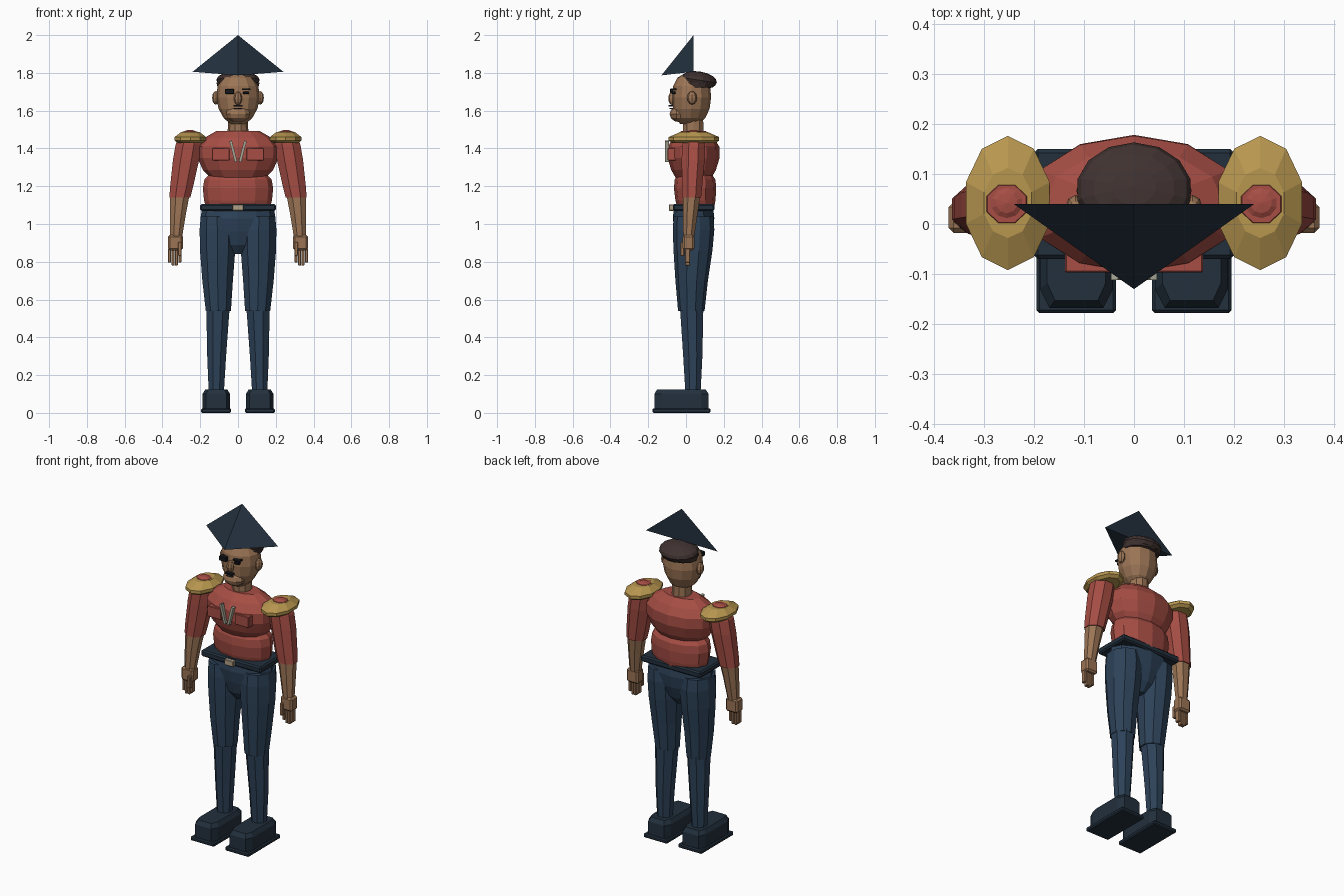
import bpy, bmesh, math
from mathutils import Matrix, Vector


def material(name, rgb):
    m = bpy.data.materials.new(name)
    m.diffuse_color = (*rgb, 1)
    return m


RED = material("red cloth", (0.38, 0.075, 0.058))
BLUE = material("blue trousers", (0.026, 0.054, 0.098))
NAVY = material("dark navy", (0.016, 0.029, 0.046))
SKIN = material("skin", (0.33, 0.178, 0.092))
GOLD = material("gold", (0.48, 0.31, 0.08))
HAIR = material("dark brown hair", (0.05, 0.032, 0.03))
BLACK = material("black", (0.008, 0.009, 0.012))
BEIGE = material("beige metal", (0.45, 0.36, 0.25))
GREY = material("pale grey", (0.40, 0.40, 0.31))


def finish(name, bm, mat):
    bmesh.ops.recalc_face_normals(bm, faces=bm.faces)
    me = bpy.data.meshes.new(name)
    bm.to_mesh(me)
    bm.free()
    me.materials.append(mat)
    ob = bpy.data.objects.new(name, me)
    bpy.context.collection.objects.link(ob)
    return ob


def loft(name, rings, mat, n=8, phase=0.0, power=1.0):
    """Closed skin through rings given as (cx, cy, z, rx, ry)."""
    bm = bmesh.new()
    loops = []
    for cx, cy, z, rx, ry in rings:
        loop = []
        for i in range(n):
            a = 2 * math.pi * i / n + phase
            c, s = math.cos(a), math.sin(a)
            c = math.copysign(abs(c) ** power, c)
            s = math.copysign(abs(s) ** power, s)
            loop.append(bm.verts.new((cx + rx * c, cy + ry * s, z)))
        loops.append(loop)
    for a, b in zip(loops, loops[1:]):
        for i in range(n):
            j = (i + 1) % n
            bm.faces.new((a[i], a[j], b[j], b[i]))
    bm.faces.new(loops[0])
    bm.faces.new(loops[-1])
    return finish(name, bm, mat)


def box(name, lo, hi, mat, bevel=0.0, turn=0.0):
    """Box between two corners, turned about y."""
    bm = bmesh.new()
    lo, hi = Vector(lo), Vector(hi)
    size = hi - lo
    bmesh.ops.create_cube(bm, size=1)
    bmesh.ops.scale(bm, vec=size, verts=bm.verts)
    if bevel:
        bmesh.ops.bevel(bm, geom=bm.edges[:], offset=bevel, segments=1, affect='EDGES')
    bm.transform(Matrix.Translation((lo + hi) / 2) @ Matrix.Rotation(turn, 4, 'Y'))
    return finish(name, bm, mat)


def ball(name, c, r, mat, u=10, v=7, tilt=0.0):
    """Low-poly ellipsoid tilted about x."""
    bm = bmesh.new()
    bmesh.ops.create_uvsphere(bm, u_segments=u, v_segments=v, radius=1)
    bm.transform(Matrix.Translation(c) @ Matrix.Rotation(tilt, 4, 'X') @ Matrix.Diagonal((*r, 1)))
    return finish(name, bm, mat)


def sided_box(name, s, x0, x1, y0, y1, z0, z1, mat, bevel=0.0):
    a, b = sorted((s * x0, s * x1))
    return box(name, (a, y0, z0), (b, y1, z1), mat, bevel)


# Folded paper-like hat: apex and brim corners
bm = bmesh.new()
p = [bm.verts.new(c) for c in ((0, 0.04, 2.0), (-0.24, 0.04, 1.806),
                               (0.24, 0.04, 1.806), (0, -0.13, 1.787))]
for f in ((0, 1, 3), (0, 3, 2), (0, 2, 1), (1, 2, 3)):
    bm.faces.new([p[i] for i in f])
finish("hat", bm, NAVY)

# Head, face and hair
loft("head", [(0, 0.02, 1.53, 0.04, 0.05), (0, 0.022, 1.56, 0.075, 0.08),
              (0, 0.028, 1.61, 0.103, 0.097), (0, 0.03, 1.67, 0.115, 0.103),
              (0, 0.03, 1.73, 0.108, 0.098), (0, 0.03, 1.775, 0.08, 0.075),
              (0, 0.03, 1.798, 0.035, 0.035)], SKIN, 12)
ball("jaw", (0, -0.035, 1.582), (0.068, 0.052, 0.043), SKIN, 10, 6)
ball("nose", (0, -0.072, 1.665), (0.022, 0.022, 0.036), SKIN, 8, 6)
ball("hair", (0, 0.068, 1.762), (0.116, 0.096, 0.046), HAIR, 14, 8, -0.15)
loft("hair_band", [(0, 0.062, 1.722, 0.108, 0.082), (0, 0.066, 1.75, 0.115, 0.094)], HAIR, 14)
box("moustache", (-0.024, -0.092, 1.622), (0.024, -0.07, 1.631), BLACK)
box("mouth", (-0.02, -0.088, 1.608), (0.02, -0.07, 1.613), HAIR)
box("eye_patch", (-0.068, -0.086, 1.688), (-0.02, -0.05, 1.716), BLACK, 0.003)
box("eye", (0.027, -0.078, 1.688), (0.058, -0.055, 1.701), BLACK, 0.002)
box("eyebrow", (0.022, -0.082, 1.709), (0.066, -0.05, 1.717), BLACK)
for s in (-1, 1):
    ball("ear", (s * 0.117, 0.032, 1.668), (0.02, 0.026, 0.036), SKIN, 8, 6)
loft("neck", [(0, 0.04, 1.46, 0.056, 0.058), (0, 0.038, 1.56, 0.052, 0.055)], SKIN, 10)

# Jacket: broad chest over a rounder belly
loft("chest", [(0, 0.04, 1.245, 0.145, 0.095), (0, 0.04, 1.285, 0.185, 0.118),
               (0, 0.04, 1.35, 0.215, 0.138), (0, 0.04, 1.41, 0.217, 0.136),
               (0, 0.04, 1.455, 0.18, 0.108), (0, 0.04, 1.492, 0.115, 0.065)],
     RED, 12)
loft("belly", [(0, 0.052, 1.085, 0.168, 0.097), (0, 0.05, 1.125, 0.18, 0.106),
               (0, 0.048, 1.19, 0.186, 0.112), (0, 0.048, 1.235, 0.178, 0.108),
               (0, 0.045, 1.265, 0.15, 0.09)], RED, 12)
for s in (-1, 1):
    sided_box("chest_pocket", s, 0.045, 0.138, -0.097, -0.05, 1.337, 1.402, RED, 0.003)
    cx = s * 0.025
    box("lapel_strip", (cx - 0.007, -0.112, 1.328), (cx + 0.007, -0.09, 1.442), GREY, 0, s * 0.25)

# Belt and buckle
box("belt", (-0.2, -0.07, 1.068), (0.2, 0.15, 1.106), NAVY, 0.008)
box("buckle", (-0.03, -0.09, 1.07), (0.03, -0.066, 1.104), BEIGE, 0.003)

# Pelvis
loft("pelvis", [(0, 0.035, 0.84, 0.035, 0.04), (0, 0.037, 0.89, 0.085, 0.08),
                (0, 0.04, 0.96, 0.165, 0.1), (0, 0.04, 1.03, 0.198, 0.11),
                (0, 0.04, 1.075, 0.192, 0.105)], BLUE, 12)

for s in (-1, 1):
    # Legs
    loft("thigh", [(s * 0.104, 0.028, 0.54, 0.07, 0.07), (s * 0.108, 0.03, 0.7, 0.085, 0.086),
                   (s * 0.108, 0.037, 0.86, 0.098, 0.103), (s * 0.109, 0.04, 0.97, 0.099, 0.11),
                   (s * 0.112, 0.04, 1.04, 0.09, 0.105)], BLUE, 10, 0.314)
    loft("shin", [(s * 0.115, 0.037, 0.1, 0.043, 0.043), (s * 0.113, 0.036, 0.3, 0.054, 0.055),
                  (s * 0.106, 0.03, 0.56, 0.067, 0.067)], BLUE, 8, math.pi / 8)
    # Shoes
    sided_box("sole", s, 0.036, 0.195, -0.178, 0.13, 0, 0.024, NAVY, 0.006)
    loft("shoe_upper", [(s * 0.115, -0.024, 0.02, 0.075, 0.148),
                        (s * 0.115, -0.024, 0.1, 0.075, 0.148),
                        (s * 0.115, -0.024, 0.124, 0.06, 0.132)],
         NAVY, 8, math.pi / 8, 0.35)
    # Sleeves and forearms
    loft("sleeve", [(s * 0.308, 0.03, 1.14, 0.06, 0.054), (s * 0.298, 0.032, 1.2, 0.066, 0.058),
                    (s * 0.275, 0.038, 1.34, 0.075, 0.066), (s * 0.262, 0.04, 1.42, 0.074, 0.066),
                    (s * 0.256, 0.04, 1.465, 0.06, 0.058), (s * 0.254, 0.04, 1.49, 0.042, 0.04)],
         RED, 8, math.pi / 8)
    loft("forearm", [(s * 0.328, 0.014, 0.92, 0.033, 0.03), (s * 0.318, 0.022, 1.05, 0.045, 0.042),
                     (s * 0.308, 0.03, 1.15, 0.055, 0.049)], SKIN, 8, math.pi / 8)
    # Epaulettes with a low dome
    loft("epaulette", [(s * 0.252, 0.042, 1.428, 0.07, 0.115), (s * 0.252, 0.042, 1.442, 0.088, 0.134),
                       (s * 0.252, 0.042, 1.46, 0.088, 0.134), (s * 0.252, 0.042, 1.488, 0.05, 0.07)],
         GOLD, 10, math.pi / 10)
    ball("shoulder_button", (s * 0.254, 0.042, 1.475), (0.043, 0.041, 0.024), RED, 10, 6)
    # Hands
    sided_box("palm", s, 0.292, 0.37, -0.018, 0.044, 0.86, 0.942, SKIN, 0.01)
    for i in range(4):
        x = 0.3 + 0.018 * i
        z = 0.795 if i in (0, 3) else 0.78
        sided_box("finger", s, x, x + 0.016, -0.006, 0.022, z, 0.87, SKIN, 0.003)
    sided_box("thumb", s, 0.298, 0.318, -0.03, -0.008, 0.83, 0.905, SKIN, 0.004)
